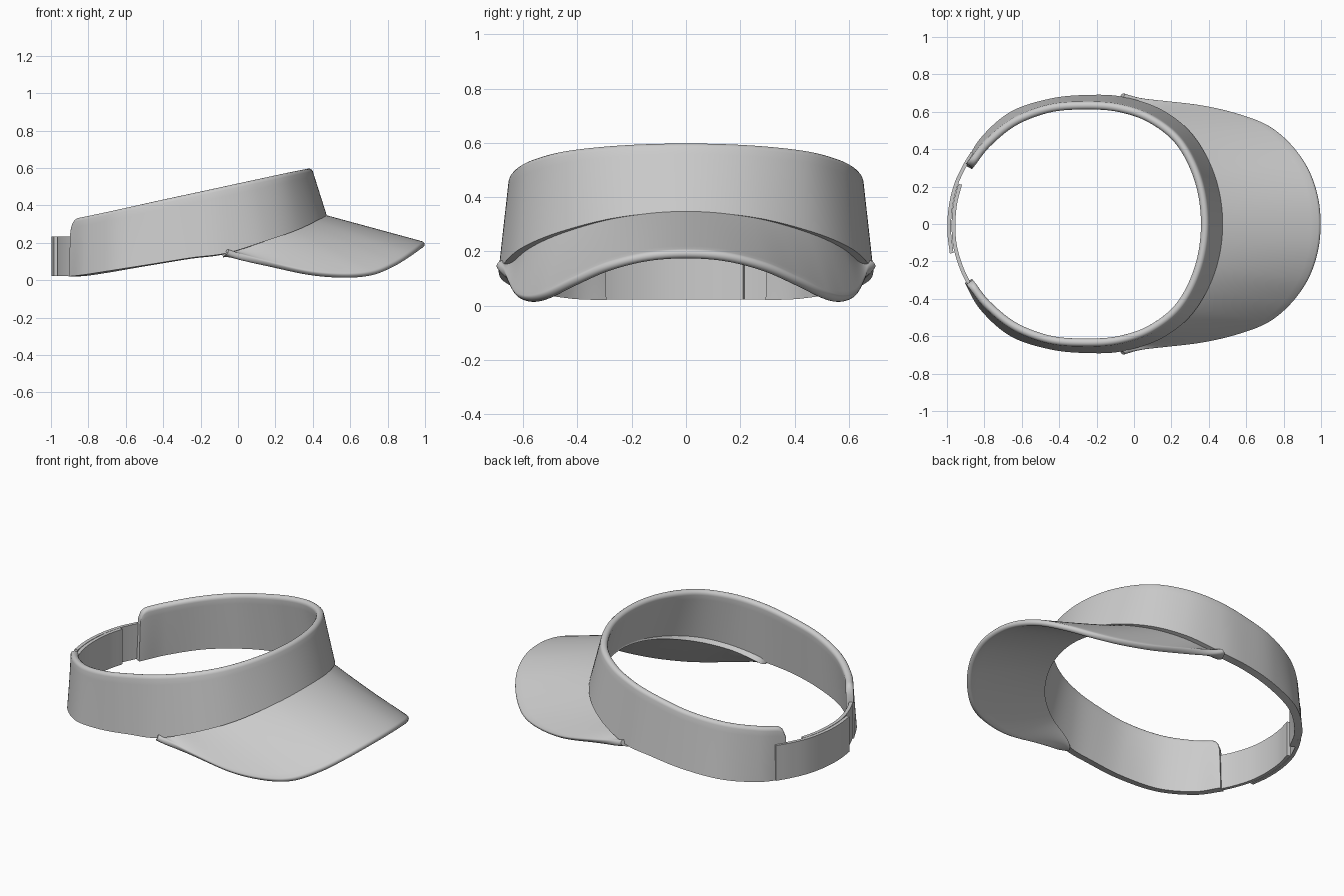
import bpy, bmesh, math
from mathutils import Vector

if "Cube" in bpy.data.objects:
    bpy.data.objects.remove(bpy.data.objects["Cube"])


def spline(keys, count):
    """Sample a Catmull-Rom curve through the keys."""
    k = [Vector(p) for p in keys]
    k = [2 * k[0] - k[1]] + k + [2 * k[-1] - k[-2]]
    spans, out = len(k) - 3, []
    for n in range(count):
        u = n / (count - 1) * spans
        i = min(int(u), spans - 1)
        t = u - i
        a, b, c, d = k[i:i + 4]
        out.append(0.5 * (2 * b + (c - a) * t + (2 * a - 5 * b + 4 * c - d) * t * t
                          + (3 * b - a - 3 * c + d) * t ** 3))
    return out


def mirrored(half):
    """Continue a half path, ending on the centre line, to the other side."""
    return half + [(x, -y, z) for x, y, z in reversed(half[:-1])]


def shell(name, rows, thick, sign=1, rounded=True):
    """Thicken a grid of points inward, with a rounded lip on its last edge."""
    bm = bmesh.new()
    loops, n, m = [], len(rows), len(rows[0])
    for s, row in enumerate(rows):
        before, after = rows[max(s - 1, 0)], rows[min(s + 1, n - 1)]
        normals = []
        for v in range(m):
            along = after[v] - before[v]
            across = row[min(v + 1, m - 1)] - row[max(v - 1, 0)]
            normals.append(across.cross(along).normalized() * sign)
        pts = list(row)
        if rounded:
            out, nor = (row[-1] - row[-2]).normalized(), normals[-1]
            for a in range(1, 8):
                ang = math.pi * a / 8
                pts.append(row[-1] - nor * thick / 2
                           + (out * math.sin(ang) + nor * math.cos(ang)) * thick / 2)
        pts += [row[v] - normals[v] * thick for v in reversed(range(m))]
        loops.append([bm.verts.new(p) for p in pts])
    for a, b in zip(loops, loops[1:]):
        for j in range(len(a)):
            k = (j + 1) % len(a)
            bm.faces.new((a[j], a[k], b[k], b[j]))
    bm.faces.new(loops[0])
    bm.faces.new(loops[-1])
    bmesh.ops.recalc_face_normals(bm, faces=bm.faces)
    mesh = bpy.data.meshes.new(name)
    bm.to_mesh(mesh)
    bm.free()
    ob = bpy.data.objects.new(name, mesh)
    bpy.context.collection.objects.link(ob)
    bpy.ops.object.select_all(action='DESELECT')
    ob.select_set(True)
    bpy.context.view_layer.objects.active = ob
    bpy.ops.object.shade_smooth_by_angle(angle=math.radians(40))


# head band: lower and upper outlines, from the back end to the front centre
low = [(-0.905, 0.315, 0.02), (-0.82, 0.46, 0.03), (-0.66, 0.60, 0.055),
       (-0.45, 0.67, 0.088), (-0.25, 0.69, 0.12), (-0.06, 0.68, 0.145),
       (0.15, 0.61, 0.21), (0.32, 0.47, 0.27), (0.435, 0.25, 0.325), (0.475, 0, 0.345)]
high = [(-0.895, 0.325), (-0.80, 0.445), (-0.65, 0.565), (-0.46, 0.638), (-0.27, 0.655),
        (-0.08, 0.642), (0.10, 0.58), (0.26, 0.45), (0.365, 0.24), (0.40, 0)]
high = [(x, y, 0.31 + 0.2126 * (x + 0.88)) for x, y in high]

COUNT = 241
bottom, top = spline(mirrored(low), COUNT), spline(mirrored(high), COUNT)
rows = []
for s in range(COUNT):
    # rounded upper corners at the two back ends
    d = min((bottom[s] - bottom[0]).length, (bottom[s] - bottom[-1]).length, 0.05) / 0.05
    h = 1 - 0.17 * (1 - math.sqrt(1 - (1 - d) ** 2))
    rows.append([bottom[s].lerp(top[s], h * v / 10) for v in range(11)])
shell("head_band", rows, 0.043)

# brim: ruled between the band's lower front edge and the outer rim
root = [(x - 0.03, y * 0.95, z + 0.01) for x, y, z in low[5:]]
rim = [(-0.06, 0.675, 0.165), (0.15, 0.658, 0.105), (0.38, 0.63, 0.052), (0.58, 0.58, 0.038),
       (0.72, 0.52, 0.055), (0.835, 0.42, 0.105), (0.92, 0.295, 0.16), (0.97, 0.15, 0.197),
       (0.985, 0, 0.208)]
inner, outer = spline(mirrored(root), 161), spline(mirrored(rim), 161)
rows = []
for a, b in zip(inner, outer):
    rows.append([a.lerp(b, v / 14) for v in range(15)])
shell("brim", rows, 0.035, sign=-1)

# two overlapping back straps
straps = {
    "outer_strap": [(-0.855, 0.375), (-0.90, 0.30), (-0.945, 0.2), (-0.972, 0.08),
                    (-0.978, -0.04), (-0.965, -0.155)],
    "inner_strap": [(-0.92, 0.21), (-0.947, 0.1), (-0.955, -0.02), (-0.944, -0.13),
                    (-0.905, -0.25), (-0.845, -0.365)],
}
for name, path in straps.items():
    pts = spline([(x, y, 0.022) for x, y in path], 41)
    rows = [[p + Vector((0, 0, 0.213 * v / 2)) for v in range(3)] for p in pts]
    shell(name, rows, 0.02, sign=1, rounded=False)
